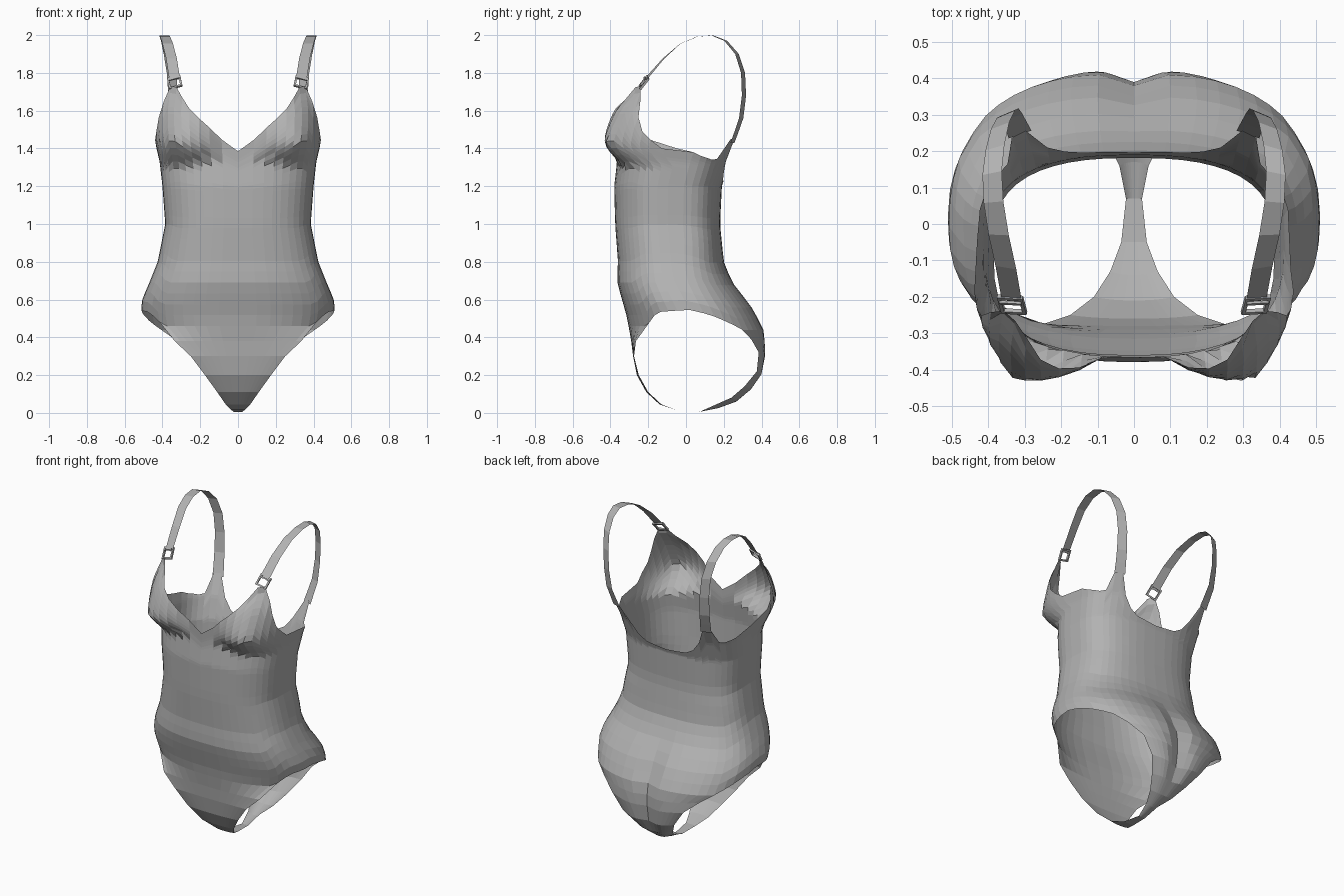
import bpy
import bmesh
import math
from mathutils import Matrix, Vector

cube = bpy.data.objects.get("Cube")
if cube:
    bpy.data.objects.remove(cube, do_unlink=True)


def make_material(name, colour):
    mat = bpy.data.materials.new(name)
    mat.use_nodes = True
    mat.diffuse_color = colour
    mat.node_tree.nodes["Principled BSDF"].inputs["Base Color"].default_value = colour
    return mat


fabric = make_material("grey fabric", (0.45, 0.45, 0.45, 1))


def finish(name, bm):
    mesh = bpy.data.meshes.new(name)
    bm.to_mesh(mesh)
    bm.free()
    mesh.materials.append(fabric)
    obj = bpy.data.objects.new(name, mesh)
    bpy.context.collection.objects.link(obj)
    return obj


def sample(table, key):
    """Piecewise linear lookup; returns the remaining columns."""
    if key <= table[0][0]:
        return table[0][1:]
    for low, high in zip(table, table[1:]):
        if key <= high[0]:
            t = (key - low[0]) / (high[0] - low[0])
            return [a + (b - a) * t for a, b in zip(low[1:], high[1:])]
    return table[-1][1:]


# Torso section by height: half width, front y, back y
TORSO = [(.44, .49, -.30, .415), (.54, .512, -.32, .365), (.6, .508, -.34, .32),
         (.7, .465, -.365, .24), (.8, .425, -.36, .2), (1, .385, -.375, .18),
         (1.2, .4, -.38, .19), (1.33, .415, -.365, .235), (1.45, .443, -.37, .3),
         (1.6, .448, -.37, .3), (1.72, .43, -.345, .3)]
# Neckline, armhole and scooped back edge height by angle from the front
TOP_EDGE = [(0, 1.385), (15, 1.51), (30, 1.61), (45, 1.725), (52.5, 1.73), (60, 1.65),
            (67.5, 1.565), (75, 1.49), (90, 1.4), (105, 1.36), (120, 1.34), (127.5, 1.345),
            (135, 1.45), (142.5, 1.45), (150, 1.33), (157.5, 1.265), (165, 1.235),
            (180, 1.22)]
# Hip edge height by angle, with the leg opening highest at the side
HIP_EDGE = [(45, .46), (52.5, .48), (60, .515), (67.5, .535), (90, .545),
            (105, .51), (120, .465), (127.5, .44)]
# Lower panels: height, centre y, half width, edge y
FRONT_PANEL = [(.38, -.29, .335, -.265), (.3, -.28, .25, -.275), (.2, -.26, .175, -.25),
               (.11, -.21, .11, -.2), (.045, -.14, .065, -.13), (.015, -.05, .035, -.05)]
BACK_PANEL = [(.37, .425, .335, .345), (.3, .425, .25, .385), (.2, .41, .18, .375),
              (.12, .36, .125, .31), (.06, .27, .08, .24), (.025, .17, .04, .16)]
COLUMNS, EDGE, POWER = 48, 7, 0.8
LOWER_ROWS, UPPER_ROWS, CHEST = 12, 16, 1.15


def curve(value, power=POWER):
    return math.copysign(abs(value) ** power, value)


def cleft(x, z):
    fade = max(0, min(1, (.7 - z) / .2, (z - .05) / .1))
    return .035 * fade * math.exp(-(x / .06) ** 2)


def cup(x, z):
    """Forward push of the cone shaped cups."""
    dx = (abs(x) - .335) / .24
    dz = (z - 1.435) / (.25 if z > 1.435 else .13)
    return .135 * max(0, 1 - math.hypot(dx, dz)) ** .8


def torso_point(angle, z):
    width, front, back = sample(TORSO, z)
    centre, half = (front + back) / 2, (back - front) / 2
    x = width * curve(math.sin(angle))
    facing = math.cos(angle)
    if facing > 0:
        return x, centre - half * curve(facing) - cup(x, z), z
    # The upper back is flatter than the hips
    flatness = POWER - .2 * max(0, min(1, (z - .6) / .3))
    return x, centre - half * curve(facing, flatness) - cleft(x, z), z


# Bodysuit: torso tube between the hip edge and the neckline
bm = bmesh.new()
grid = []
for i in range(COLUMNS):
    angle = math.tau * i / COLUMNS
    degrees = math.degrees(angle)
    degrees = min(degrees, 360 - degrees)
    bottom, top = sample(HIP_EDGE, degrees)[0], sample(TOP_EDGE, degrees)[0]
    heights = [bottom + (CHEST - bottom) * r / LOWER_ROWS for r in range(LOWER_ROWS)]
    heights += [CHEST + (top - CHEST) * r / UPPER_ROWS for r in range(UPPER_ROWS + 1)]
    grid.append([bm.verts.new(torso_point(angle, z)) for z in heights])
for i in range(COLUMNS):
    here, there = grid[i], grid[(i + 1) % COLUMNS]
    for r in range(len(here) - 1):
        bm.faces.new((here[r], there[r], there[r + 1], here[r + 1]))


# Bodysuit: front and back panels tapering to a shared gusset
def panel_row(z, middle, width, edge, rear):
    row = []
    for j in range(-EDGE, EDGE + 1):
        s = curve(math.sin(math.tau * j / COLUMNS) / math.sin(math.tau * EDGE / COLUMNS))
        x = width * s
        y = middle + (edge - middle) * abs(s) ** 2.5
        if rear:
            row.append(bm.verts.new((x, y - cleft(x, z), z + .02 * s * s)))
        else:
            row.append(bm.verts.new((x, y, z)))
    return row


gusset = panel_row(.005, .07, .022, .07, False)
for stations, start, step in ((FRONT_PANEL, 0, 1), (BACK_PANEL, COLUMNS // 2, -1)):
    rows = [[grid[(start + step * j) % COLUMNS][0] for j in range(-EDGE, EDGE + 1)]]
    rows += [panel_row(*station, step < 0) for station in stations]
    rows.append(gusset)
    for upper, lower in zip(rows, rows[1:]):
        for j in range(2 * EDGE):
            quad = (upper[j], lower[j], lower[j + 1], upper[j + 1])
            bm.faces.new(quad if step > 0 else quad[::-1])
finish("bodysuit", bm)

# Shoulder straps: x, y, z, half width along the ribbon
STRAP = [(.335, -.215, 1.765, .03), (.352, -.12, 1.875, .029), (.372, -.03, 1.955, .028),
         (.386, .06, 1.992, .027), (.39, .14, 1.998, .027), (.382, .21, 1.97, .027),
         (.368, .27, 1.9, .027), (.352, .302, 1.8, .027), (.343, .307, 1.68, .028),
         (.335, .292, 1.56, .03), (.323, .268, 1.49, .031), (.313, .246, 1.43, .033)]


def strap(name, side):
    ribbon = bmesh.new()
    pairs = []
    for x, y, z, half in STRAP:
        across = Vector((1, -1.4 * y, 0)).normalized() * half
        pair = [Vector((x, y, z)) + across * k for k in (-1, 1)]
        pairs.append([ribbon.verts.new((p.x * side, p.y, p.z)) for p in pair])
    for a, b in zip(pairs, pairs[1:]):
        quad = (a[0], a[1], b[1], b[0])
        ribbon.faces.new(quad if side > 0 else quad[::-1])
    finish(name, ribbon)


# Buckles: a rectangular frame with a raised slider bar
def buckle(name, side):
    frame = bmesh.new()
    along = Vector((.015, .055, .07)).normalized()
    across = Vector((1, .25, 0))
    across = (across - along * across.dot(along)).normalized()
    out = across.cross(along)
    place = Matrix((across, along, out)).transposed().to_4x4()
    place.translation = Vector((.335, -.222, 1.75))
    bars = [((s * .031, 0, 0), (.01, .07, .012)) for s in (-1, 1)]
    bars += [((0, s * .031, 0), (.072, .01, .012)) for s in (-1, 1)]
    bars.append(((0, .018, .008), (.062, .008, .008)))
    for centre, size in bars:
        matrix = place @ Matrix.Translation(centre) @ Matrix.Diagonal((*size, 1))
        bmesh.ops.create_cube(frame, size=1, matrix=matrix)
    if side < 0:
        bmesh.ops.scale(frame, vec=(-1, 1, 1), verts=frame.verts)
        bmesh.ops.reverse_faces(frame, faces=frame.faces)
    finish(name, frame)


for label, side in (("left", 1), ("right", -1)):
    strap(label + "_shoulder_strap", side)
    buckle(label + "_strap_buckle", side)
